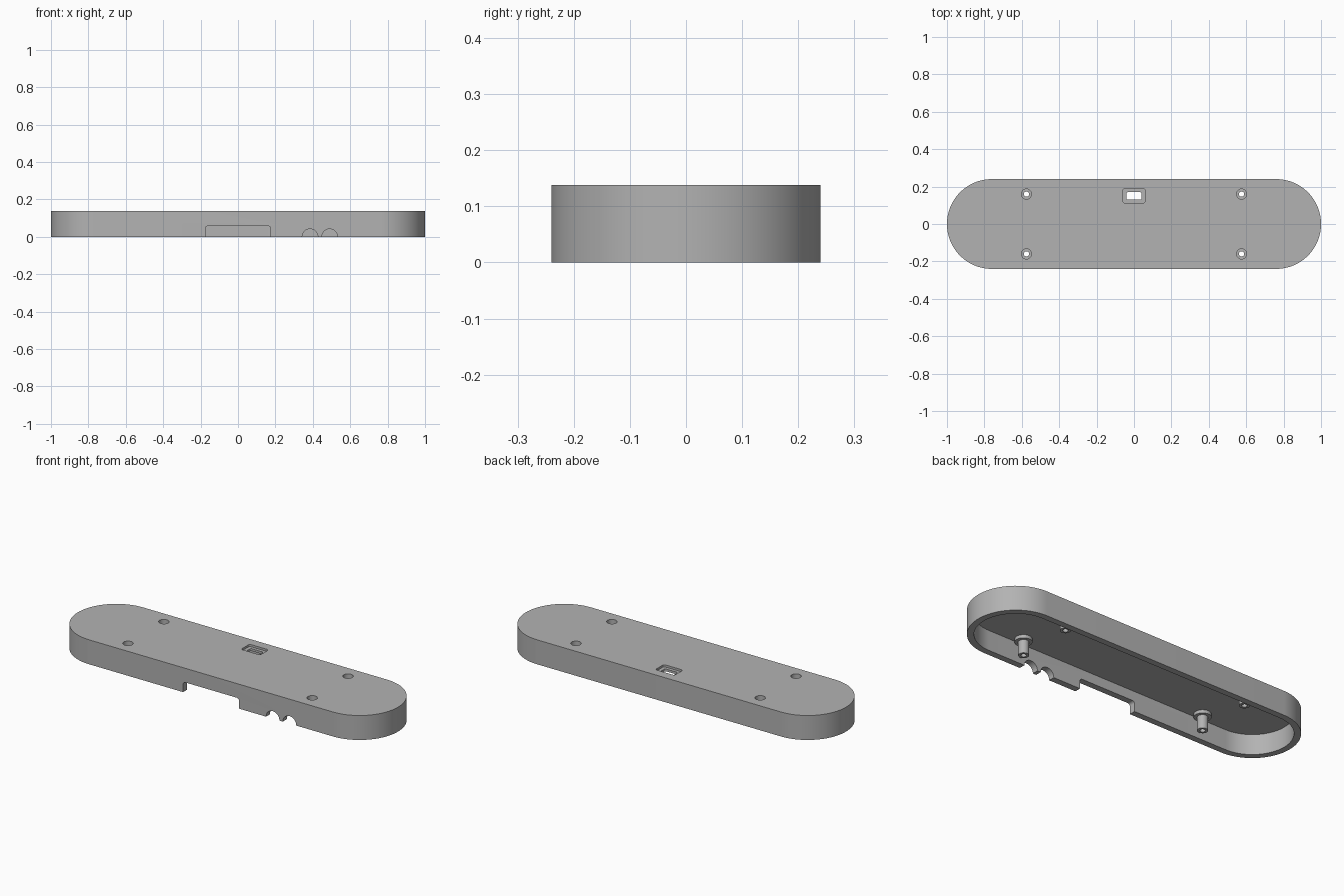
import bpy, bmesh
from math import pi, sin, cos, radians

if "Cube" in bpy.data.objects:
    bpy.data.objects.remove(bpy.data.objects["Cube"])

HEIGHT, CEILING, WALL = 0.138, 0.113, 0.035
HALF_X, HALF_Y = 1.0, 0.24
BORE_R, SCREW_R, FLANGE_R = 0.014, 0.027, 0.044
SCREW_X, SCREW_Y = 0.575, 0.16

grey = bpy.data.materials.new("plain_grey")
grey.use_nodes = True
grey.diffuse_color = (0.45, 0.45, 0.45, 1)
grey.node_tree.nodes["Principled BSDF"].inputs["Base Color"].default_value = grey.diffuse_color


def make_object(name, bm):
    bmesh.ops.recalc_face_normals(bm, faces=bm.faces)
    mesh = bpy.data.meshes.new(name)
    bm.to_mesh(mesh)
    bm.free()
    mesh.materials.append(grey)
    obj = bpy.data.objects.new(name, mesh)
    bpy.context.collection.objects.link(obj)
    return obj


def rounded_outline(hx, hy, radius, steps):
    """Rectangle with rounded corners; a full radius gives a pill or a circle."""
    points = []
    for i, (sx, sy) in enumerate([(1, 1), (-1, 1), (-1, -1), (1, -1)]):
        for k in range(steps + 1):
            a = (i + k / steps) * pi / 2
            points.append((sx * (hx - radius) + radius * cos(a),
                           sy * (hy - radius) + radius * sin(a)))
    return points


def prism(name, hx, hy, radius, low, high, centre=(0, 0), steps=8, along_y=False):
    """Extrude a rounded outline along z, or along y for side cutters."""
    bm = bmesh.new()
    ring = []
    for u, v in rounded_outline(hx, hy, radius, steps):
        u, v = u + centre[0], v + centre[1]
        ring.append(bm.verts.new((u, low, v) if along_y else (u, v, low)))
    bmesh.ops.remove_doubles(bm, verts=ring, dist=0.00001)
    face = bm.faces.new(bm.verts)
    result = bmesh.ops.extrude_face_region(bm, geom=[face])
    moved = [g for g in result["geom"] if isinstance(g, bmesh.types.BMVert)]
    shift = high - low
    bmesh.ops.translate(bm, verts=moved, vec=(0, shift, 0) if along_y else (0, 0, shift))
    return make_object(name, bm)


def smooth(obj):
    bpy.ops.object.select_all(action='DESELECT')
    obj.select_set(True)
    bpy.context.view_layer.objects.active = obj
    bpy.ops.object.shade_smooth_by_angle(angle=radians(30))


# Pill-shaped cover
shell = prism("cover_shell", HALF_X, HALF_Y, HALF_Y, 0, HEIGHT, steps=24)

# Hollow underside, port recess and port slot
cutters = [
    prism("cavity_cutter", HALF_X - WALL, HALF_Y - WALL, HALF_Y - WALL, -0.1, CEILING, steps=24),
    prism("port_recess_cutter", 0.06, 0.038, 0.012, HEIGHT - 0.012, 0.2, (0, 0.15)),
    prism("port_slot_cutter", 0.04, 0.02, 0.008, 0.1, 0.2, (0, 0.15)),
]

# Cable openings in the front wall
cutters.append(prism("wide_notch_cutter", 0.175, 0.108, 0.015, -0.3, -0.18, (0, -0.05), along_y=True))
for i, x in enumerate((0.385, 0.49)):
    cutters.append(prism(f"cable_notch_cutter_{i}", 0.042, 0.042, 0.042, -0.3, -0.18, (x, 0), along_y=True))

# Screw holes in the top
screws = [(sx * SCREW_X, sy * SCREW_Y) for sx in (-1, 1) for sy in (-1, 1)]
for i, spot in enumerate(screws):
    cutters.append(prism(f"screw_cutter_{i}", SCREW_R, SCREW_R, SCREW_R, 0.1, 0.2, spot))

# Apply the cuts
bpy.ops.object.select_all(action='DESELECT')
bpy.context.view_layer.objects.active = shell
for cutter in cutters:
    mod = shell.modifiers.new(cutter.name, 'BOOLEAN')
    mod.operation, mod.solver, mod.object = 'DIFFERENCE', 'EXACT', cutter
    bpy.ops.object.modifier_apply(modifier=mod.name)
for cutter in cutters:
    bpy.data.objects.remove(cutter)
smooth(shell)

# Hollow flanged screw posts, turned from one closed profile
profile = [(BORE_R, 0.02), (SCREW_R, 0.02), (SCREW_R, 0.095), (FLANGE_R, 0.095),
           (FLANGE_R, CEILING), (SCREW_R, CEILING), (SCREW_R, 0.105), (BORE_R, 0.105)]
for i, (x, y) in enumerate(screws):
    bm = bmesh.new()
    verts = [bm.verts.new((r, 0, z)) for r, z in profile]
    edges = [bm.edges.new((verts[k - 1], verts[k])) for k in range(len(verts))]
    bmesh.ops.spin(bm, geom=verts + edges, cent=(0, 0, 0), axis=(0, 0, 1),
                   angle=2 * pi, steps=32, use_merge=True)
    bmesh.ops.remove_doubles(bm, verts=bm.verts, dist=0.00001)
    post = make_object(f"screw_post_{i + 1}", bm)
    post.location = (x, y, 0)
    smooth(post)
